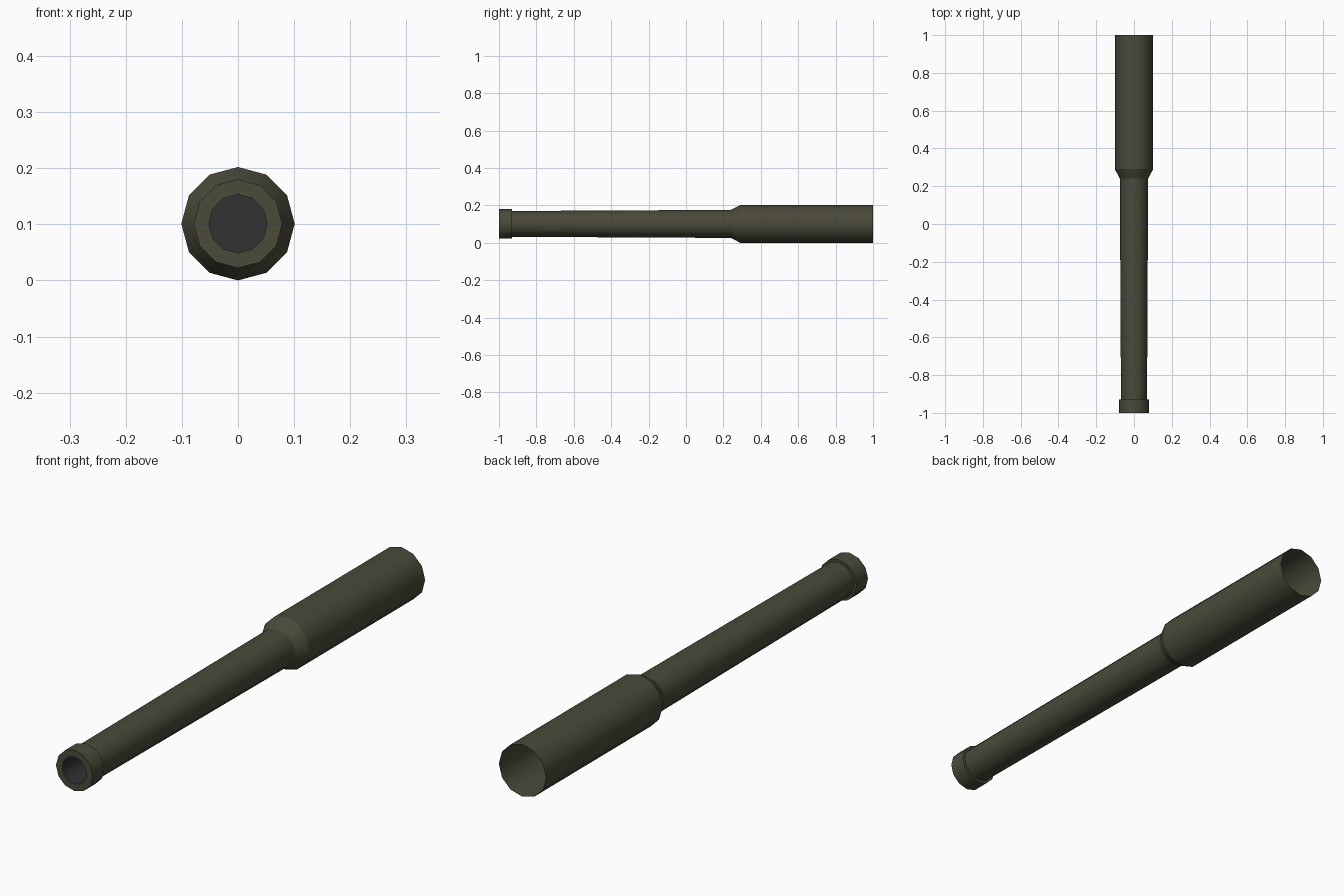
import bpy, bmesh, math

if "Cube" in bpy.data.objects:
    bpy.data.objects.remove(bpy.data.objects["Cube"])

SIDES = 12
AXIS_Z = 0.101


def material(name, rgb):
    m = bpy.data.materials.new(name)
    m.diffuse_color = (*rgb, 1)
    m.use_nodes = True
    m.node_tree.nodes["Principled BSDF"].inputs["Base Color"].default_value = m.diffuse_color
    return m


def lathe(name, profile, mat, cap_end=False):
    """Spin (y, radius) points around the long axis; profile rings stay sharp."""
    bm = bmesh.new()
    rings = []
    for y, r in profile:
        rings.append([bm.verts.new((r * math.sin(2 * math.pi * i / SIDES), y,
                                    AXIS_Z + r * math.cos(2 * math.pi * i / SIDES)))
                      for i in range(SIDES)])
    for a, b in zip(rings, rings[1:]):
        for i in range(SIDES):
            j = (i + 1) % SIDES
            bm.faces.new((a[i], a[j], b[j], b[i])).smooth = True
    if cap_end:
        bm.faces.new(rings[-1])
    for ring in rings:
        for i in range(SIDES):
            e = bm.edges.get((ring[i], ring[(i + 1) % SIDES]))
            if e:
                e.smooth = False
    bmesh.ops.recalc_face_normals(bm, faces=bm.faces)
    # the outer shell faces away from the axis, the bore faces towards it
    bm.faces.ensure_lookup_table()
    f = bm.faces[SIDES * (len(profile) - 2)]
    c = f.calc_center_median()
    outward = f.normal.x * c.x + f.normal.z * (c.z - AXIS_Z) > 0
    if outward == cap_end:
        bmesh.ops.reverse_faces(bm, faces=bm.faces)
    me = bpy.data.meshes.new(name)
    bm.to_mesh(me)
    bm.free()
    me.materials.append(mat)
    ob = bpy.data.objects.new(name, me)
    bpy.context.collection.objects.link(ob)
    return ob


olive = material("olive_drab", (0.068, 0.067, 0.042))
dark = material("dark_bore", (0.033, 0.032, 0.034))

# Barrel: muzzle face, collar, tapered tube, flare and open-ended sleeve
lathe("barrel", [(-1, 0.052), (-1, 0.079), (-0.93, 0.079), (-0.93, 0.069),
                 (0.24, 0.075), (0.29, 0.101), (1, 0.101)], olive)
# Bore: dark recess closed at its inner end
lathe("bore", [(-1, 0.052), (-0.8, 0.052)], dark, cap_end=True)
